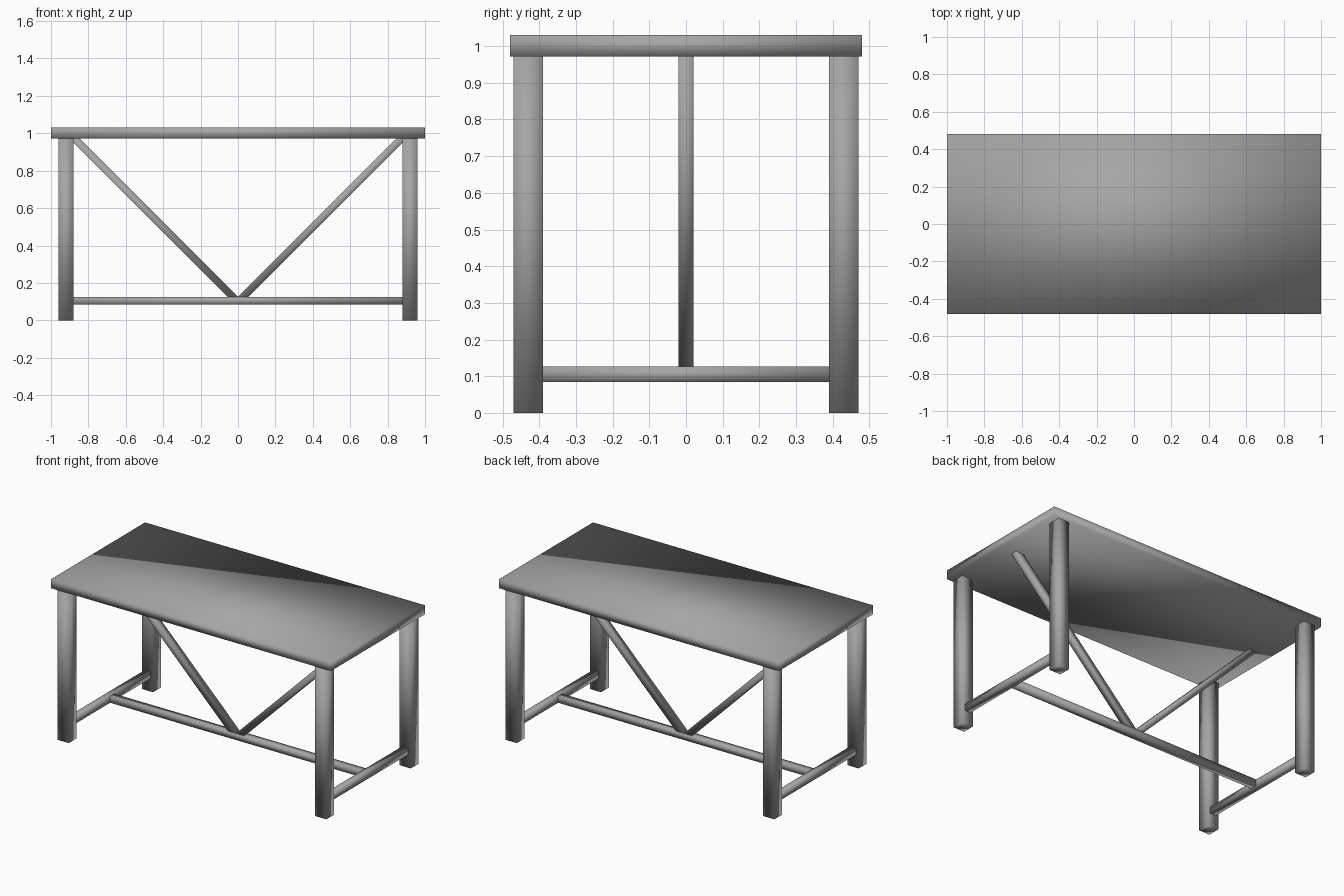
import bpy
import bmesh
from mathutils import Matrix, Vector

if "Cube" in bpy.data.objects:
    bpy.data.objects.remove(bpy.data.objects["Cube"], do_unlink=True)

grey = bpy.data.materials.new("plain_grey")
grey.use_nodes = True
colour = (0.38, 0.38, 0.38, 1)
grey.diffuse_color = colour
grey.node_tree.nodes["Principled BSDF"].inputs["Base Color"].default_value = colour

TOP_X, TOP_Y = 1.0, 0.48            # half sizes of the tabletop
UNDER, TOP_Z = 0.972, 1.03          # underside and upper face
LEG_X, LEG_Y, LEG = 0.92, 0.43, 0.08
BAR, BAR_Z = 0.042, 0.105           # stretcher thickness and height
BAR_TOP = BAR_Z + BAR / 2


def finish(name, bm):
    """Turn a bmesh into a smooth-shaded object."""
    bmesh.ops.recalc_face_normals(bm, faces=bm.faces)
    mesh = bpy.data.meshes.new(name)
    bm.to_mesh(mesh)
    bm.free()
    mesh.materials.append(grey)
    mesh.shade_smooth()
    obj = bpy.data.objects.new(name, mesh)
    bpy.context.collection.objects.link(obj)
    return obj


def box(name, centre, size):
    bm = bmesh.new()
    bmesh.ops.create_cube(bm, size=1, matrix=Matrix.Diagonal((*size, 1)))
    obj = finish(name, bm)
    obj.location = centre
    return obj


def brace(name, side):
    """Slanted bar whose ends are cut level with the stretcher and the tabletop."""
    width = BAR * 2 ** 0.5 * 0.95
    rise = UNDER - BAR_TOP
    profile = [(0, BAR_TOP), (width, BAR_TOP), (width + rise, UNDER), (rise, UNDER)]
    bm = bmesh.new()
    face = bm.faces.new([bm.verts.new((side * x, -BAR / 2, z)) for x, z in profile])
    ext = bmesh.ops.extrude_face_region(bm, geom=[face])
    verts = [g for g in ext["geom"] if isinstance(g, bmesh.types.BMVert)]
    bmesh.ops.translate(bm, verts=verts, vec=Vector((0, BAR, 0)))
    return finish(name, bm)


# Tabletop
box("tabletop", (0, 0, (UNDER + TOP_Z) / 2), (2 * TOP_X, 2 * TOP_Y, TOP_Z - UNDER))

# Legs, end stretchers and braces on both sides
for side, label in ((1, "left"), (-1, "right")):
    for depth, end in ((-1, "front"), (1, "back")):
        box(f"{end}_{label}_leg", (side * LEG_X, depth * LEG_Y, UNDER / 2), (LEG, LEG, UNDER))
    box(f"{label}_end_stretcher", (side * LEG_X, 0, BAR_Z), (BAR, 2 * LEG_Y - LEG, BAR))
    brace(f"{label}_brace", side)

# Long stretcher between the two end stretchers
box("long_stretcher", (0, 0, BAR_Z), (2 * LEG_X - BAR, BAR, BAR))
